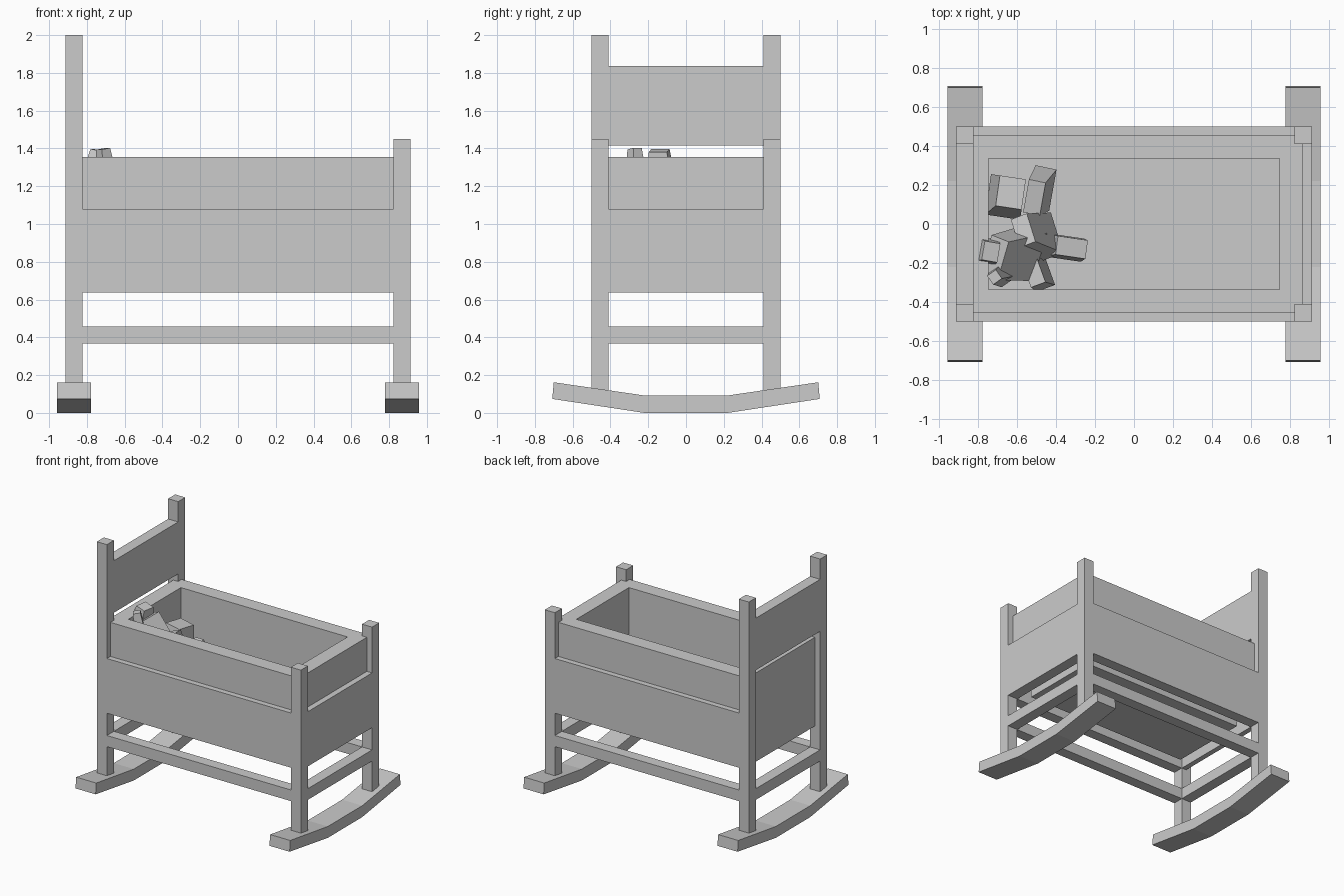
import bpy, bmesh, math
from mathutils import Vector, Matrix

if "Cube" in bpy.data.objects:
    bpy.data.objects.remove(bpy.data.objects["Cube"])

grey = bpy.data.materials.new("plain_grey")
grey.diffuse_color = (0.6, 0.6, 0.6, 1)
grey.use_nodes = True
grey.node_tree.nodes["Principled BSDF"].inputs["Base Color"].default_value = grey.diffuse_color


def finish(name, bm, recalc=True):
    if recalc:
        bmesh.ops.recalc_face_normals(bm, faces=bm.faces[:])
    me = bpy.data.meshes.new(name)
    bm.to_mesh(me)
    bm.free()
    me.materials.append(grey)
    ob = bpy.data.objects.new(name, me)
    bpy.context.collection.objects.link(ob)
    return ob


def box(name, x0, x1, y0, y1, z0, z1):
    bm = bmesh.new()
    size = Matrix.Diagonal((x1 - x0, y1 - y0, z1 - z0, 1))
    mid = Matrix.Translation(((x0 + x1) / 2, (y0 + y1) / 2, (z0 + z1) / 2))
    bmesh.ops.create_cube(bm, size=1, matrix=mid @ size)
    return finish(name, bm)


X0, X1 = 0.822, 0.912   # inner and outer faces of the posts
Y0, Y1 = 0.41, 0.50
XS, YS = 0.865, 0.455   # outer faces of the cradle box
XI, YI = 0.745, 0.335   # inner faces of the cradle box
ZB = 0.638              # underside of the panels

# Rockers: bent bars swept across x
lower = [(-0.708, 0.074), (-0.22, 0.0), (0.22, 0.0), (0.708, 0.074)]
upper = [(0.70, 0.162), (0.22, 0.092), (-0.22, 0.092), (-0.70, 0.162)]
for name, xa, xb in (("head_rocker", -0.957, -0.777), ("foot_rocker", 0.777, 0.957)):
    bm = bmesh.new()
    prof = lower + upper
    a = [bm.verts.new((xa, y, z)) for y, z in prof]
    b = [bm.verts.new((xb, y, z)) for y, z in prof]
    for i in range(8):
        j = (i + 1) % 8
        bm.faces.new((a[i], a[j], b[j], b[i]))
    for i in range(3):
        for s in (a, b):
            bm.faces.new((s[i], s[i + 1], s[6 - i], s[7 - i]))
    finish(name, bm)

# Corner posts, long stretchers and lower side panels
for s, side in ((-1, "front"), (1, "back")):
    ya, yb = sorted((s * Y0, s * Y1))
    box(side + "_head_post", -X1, -X0, ya, yb, 0.1, 2.0)
    box(side + "_foot_post", X0, X1, ya, yb, 0.1, 1.45)
    box(side + "_stretcher", -X0, X0, ya, yb, 0.368, 0.458)
    box(side + "_lower_panel", -X0, X0, ya, yb, ZB, 1.08)

# End stretchers, end panels and headboard
for s, end in ((-1, "head"), (1, "foot")):
    xa, xb = sorted((s * X0, s * X1))
    box(end + "_stretcher", xa, xb, -Y0, Y0, 0.368, 0.458)
box("foot_lower_panel", X0, X1, -Y0, Y0, ZB, 1.08)
box("head_lower_panel", -XS, -X0, -Y0, Y0, ZB, 1.08)
box("headboard", -X1, -X0, -Y0, Y0, 1.416, 1.836)

# Cradle box: outer skin, rim and inner tub, hollow between and open below
bm = bmesh.new()
rings = []
for x, y, z in ((XS, YS, 1.0), (XS, YS, 1.355), (XI, YI, 1.355), (XI, YI, 0.65)):
    rings.append([bm.verts.new((sx * x, sy * y, z))
                  for sx, sy in ((-1, -1), (1, -1), (1, 1), (-1, 1))])
for r, q in zip(rings, rings[1:]):
    for i in range(4):
        j = (i + 1) % 4
        bm.faces.new((r[i], r[j], q[j], q[i]))
bm.faces.new(rings[-1])
finish("cradle_box", bm, recalc=False)


# Angular crumpled bundle at the head end: tapered, tilted blocks
def chunk(name, loc, size, rot, taper):
    bm = bmesh.new()
    bmesh.ops.create_cube(bm, size=1)
    for v in bm.verts:
        if v.co.z > 0:
            v.co.x *= taper
            v.co.y *= taper
        v.co = Vector(v.co[k] * size[k] for k in range(3))
    m = Matrix.Translation(loc)
    for ax, ang in zip("XYZ", rot):
        m = m @ Matrix.Rotation(math.radians(ang), 4, ax)
    bm.transform(m)
    finish(name, bm)


chunk("bundle_body", (-0.625, -0.16, 1.14), (0.13, 0.26, 0.38), (4, -28, -18), 0.8)
chunk("bundle_middle", (-0.51, -0.05, 1.02), (0.13, 0.22, 0.34), (-6, -20, 18), 0.7)
chunk("bundle_head", (-0.645, 0.15, 1.03), (0.18, 0.21, 0.26), (-5, 6, -8), 0.75)
chunk("bundle_upper_limb", (-0.49, 0.16, 0.92), (0.11, 0.22, 0.24), (12, -10, -10), 0.8)
chunk("bundle_side_limb", (-0.34, -0.12, 0.88), (0.20, 0.12, 0.16), (0, 15, -8), 0.8)
chunk("bundle_lower_limb", (-0.50, -0.24, 0.90), (0.10, 0.19, 0.24), (0, -8, 20), 0.8)
chunk("bundle_outer_limb", (-0.745, -0.14, 1.33), (0.11, 0.13, 0.12), (2, 12, -10), 0.75)
chunk("bundle_foot", (-0.69, -0.26, 1.22), (0.11, 0.11, 0.36), (4, -8, 35), 0.5)
